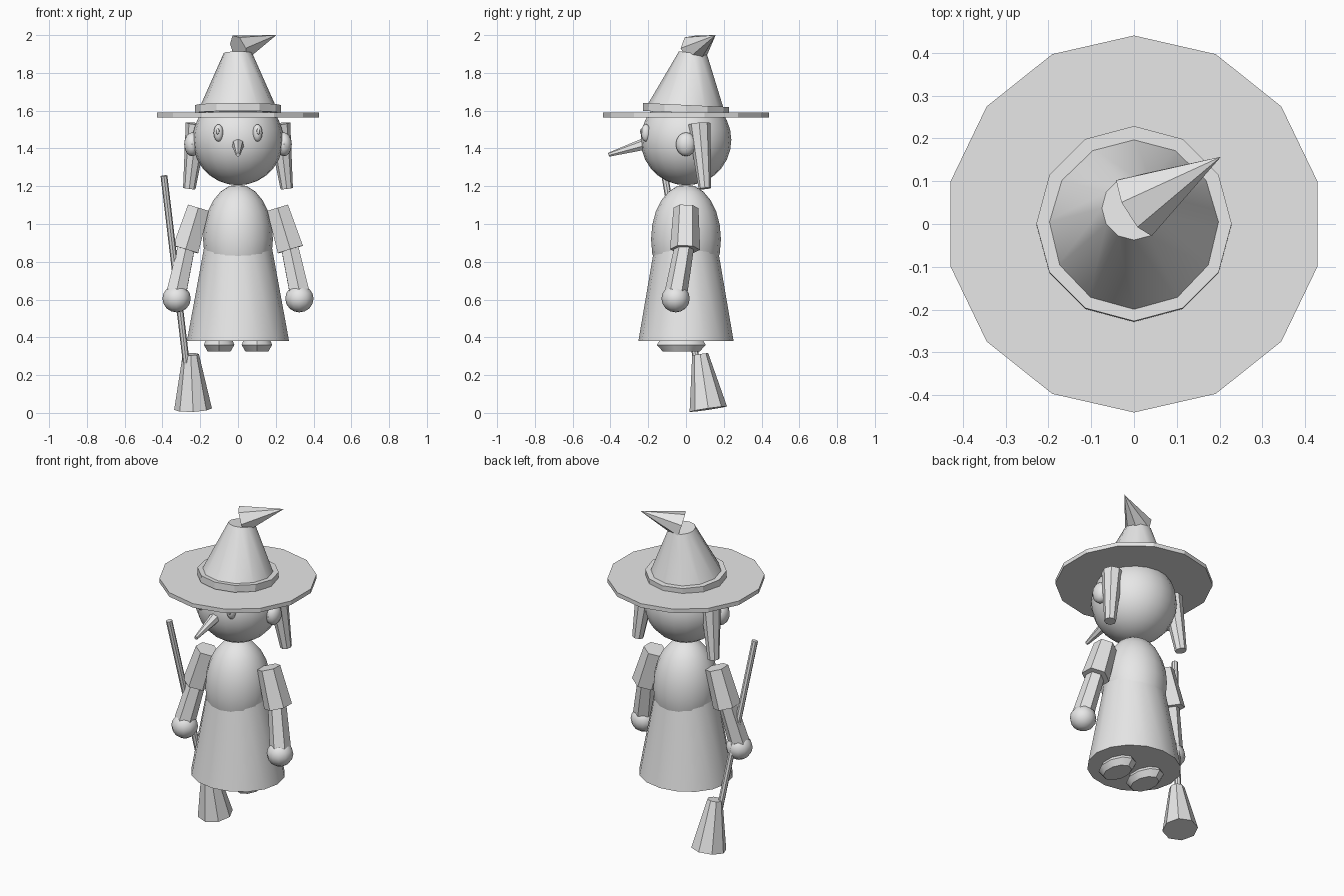
import bpy, bmesh
from mathutils import Vector, Matrix

cube = bpy.data.objects.get("Cube")
if cube:
    bpy.data.objects.remove(cube, do_unlink=True)

grey = bpy.data.materials.new("plain_grey")
grey.use_nodes = True
grey.diffuse_color = (0.8, 0.8, 0.8, 1)
grey.node_tree.nodes["Principled BSDF"].inputs["Base Color"].default_value = (0.8, 0.8, 0.8, 1)


def finish(name, bm, smooth):
    mesh = bpy.data.meshes.new(name)
    bm.to_mesh(mesh)
    bm.free()
    mesh.materials.append(grey)
    obj = bpy.data.objects.new(name, mesh)
    bpy.context.collection.objects.link(obj)
    if smooth:
        bpy.ops.object.select_all(action='DESELECT')
        obj.select_set(True)
        bpy.context.view_layer.objects.active = obj
        bpy.ops.object.shade_smooth_by_angle(angle=0.65)
    return obj


def cone(name, start, r1, end, r2, sides, smooth=False, scale=(1, 1, 1)):
    """Tapered prism between two points; scale flattens its cross-section."""
    a, b = Vector(start), Vector(end)
    turn = Vector((0, 0, 1)).rotation_difference(b - a).to_matrix().to_4x4()
    bm = bmesh.new()
    bmesh.ops.create_cone(bm, cap_ends=True, segments=sides, radius1=r1, radius2=r2,
                          depth=(b - a).length,
                          matrix=Matrix.Translation((a + b) / 2) @ turn @ Matrix.Diagonal((*scale, 1)))
    return finish(name, bm, smooth)


def ball(name, centre, radii, segments=16, rings=10):
    bm = bmesh.new()
    bmesh.ops.create_uvsphere(bm, u_segments=segments, v_segments=rings, radius=1,
                              matrix=Matrix.Translation(centre) @ Matrix.Diagonal((*radii, 1)))
    return finish(name, bm, True)


# Hat
cone("hat_brim", (0, 0, 1.565), 0.44, (0, 0, 1.59), 0.44, 14)
cone("hat_band", (0, -0.001, 1.588), 0.228, (0, 0.001, 1.63), 0.228, 12)
cone("hat_crown", (0, 0, 1.59), 0.215, (0, 0.037, 1.905), 0.075, 12, True)
cone("hat_tip", (0.003, 0.042, 1.925), 0.08, (0.203, 0.157, 2.0), 0, 7)

# Head and nose
ball("head", (0, 0, 1.445), (0.24, 0.24, 0.24), 20, 14)
cone("nose", (0, -0.21, 1.425), 0.034, (0, -0.41, 1.366), 0.011, 7)

# Torso and skirt
ball("torso", (0, 0, 0.92), (0.185, 0.185, 0.29), 16, 12)
cone("skirt", (0, 0, 0.38), 0.26, (0, 0, 0.88), 0.172, 16, True, (1.04, 0.97, 1))

# Paired parts
for side, s in (("left", 1), ("right", -1)):
    ball(side + "_eye", (s * 0.103, -0.212, 1.482), (0.026, 0.026, 0.046), 12, 8)
    ball(side + "_pupil", (s * 0.108, -0.235, 1.49), (0.01, 0.008, 0.016), 8, 6)
    ball(side + "_ear", (s * 0.243, 0, 1.422), (0.042, 0.054, 0.063), 12, 8)
    cone(side + "_pigtail", (s * 0.258, 0.1, 1.188), 0.033, (s * 0.217, 0.07, 1.53), 0.06, 8)
    cone(side + "_upper_arm", (s * 0.277, -0.005, 0.865), 0.08, (s * 0.21, 0, 1.085), 0.066, 6)
    cone(side + "_forearm", (s * 0.325, -0.052, 0.64), 0.06, (s * 0.274, -0.01, 0.875), 0.052, 6)
    ball(side + "_hand", (s * 0.325, -0.055, 0.605), (0.075, 0.075, 0.073), 12, 8)
    # Shoes with a flat sole
    cone(side + "_shoe_sole", (s * 0.1, -0.025, 0.325), 0.75, (s * 0.1, -0.025, 0.36), 1, 10,
         True, (0.085, 0.13, 1))
    cone(side + "_shoe_top", (s * 0.1, -0.025, 0.36), 1, (s * 0.1, -0.025, 0.4), 0.8, 10,
         True, (0.085, 0.13, 1))

# Broom
cone("broom_handle", (-0.272, 0.06, 0.25), 0.018, (-0.392, -0.112, 1.255), 0.018, 8)
cone("broom_bristles", (-0.238, 0.118, 0.02), 0.1, (-0.25, 0.075, 0.31), 0.043, 8)
